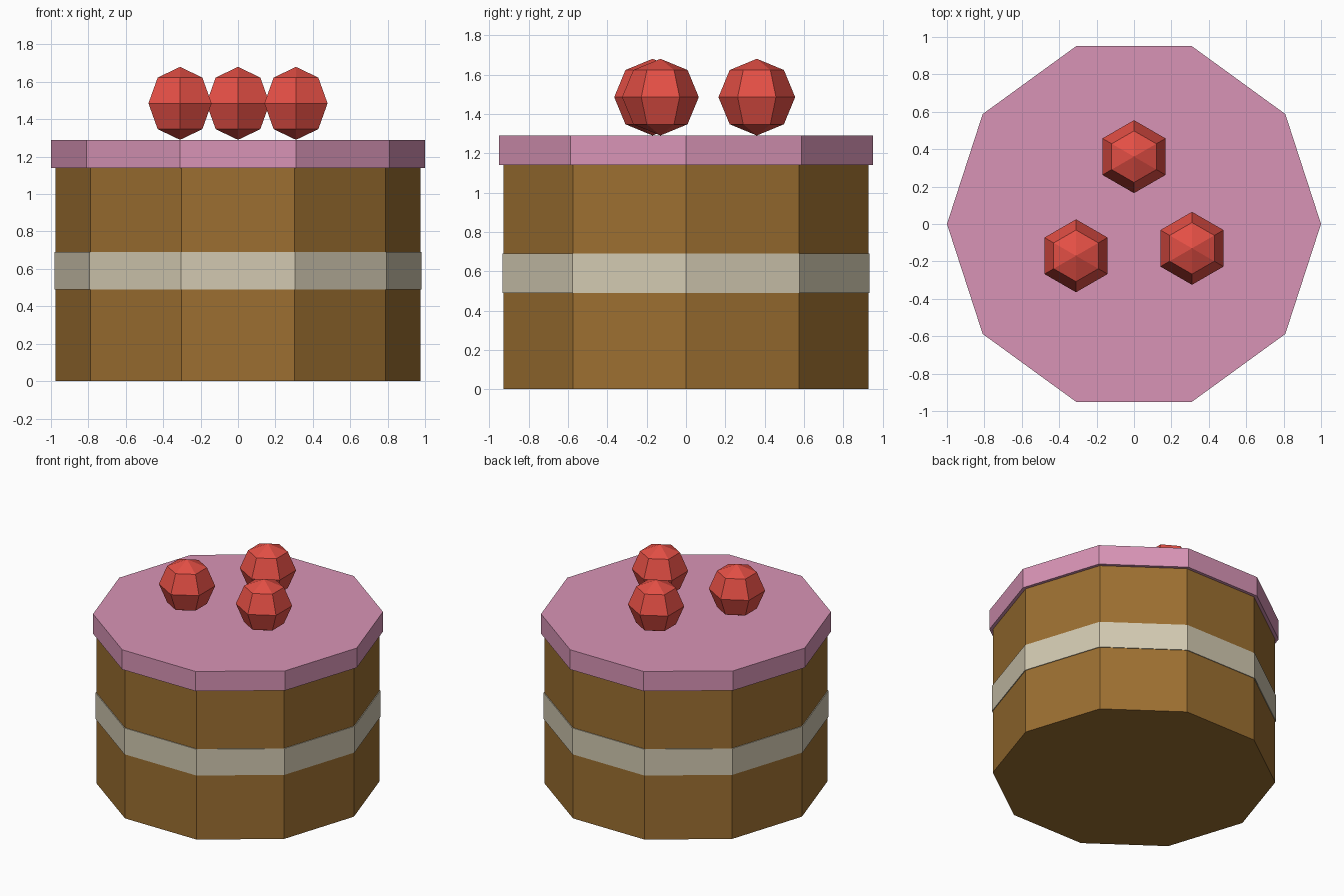
import bpy

if "Cube" in bpy.data.objects:
    bpy.data.objects.remove(bpy.data.objects["Cube"], do_unlink=True)


def linear(c):
    c /= 255
    return c / 12.92 if c <= 0.04045 else ((c + 0.055) / 1.055) ** 2.4


def material(name, r, g, b):
    mat = bpy.data.materials.new(name)
    mat.use_nodes = True
    colour = (linear(r), linear(g), linear(b), 1)
    mat.diffuse_color = colour
    mat.node_tree.nodes["Principled BSDF"].inputs["Base Color"].default_value = colour
    return mat


def finish(name, mat):
    obj = bpy.context.object
    obj.name = name
    obj.data.name = name
    obj.data.materials.append(mat)
    bpy.ops.object.shade_flat()
    return obj


def layer(name, radius, bottom, top, mat):
    """Ten-sided slab with corners on the x axis."""
    bpy.ops.mesh.primitive_cylinder_add(vertices=10, radius=radius, depth=top - bottom,
                                        location=(0, 0, (bottom + top) / 2))
    obj = finish(name, mat)
    # The primitive starts on +y; a quarter turn puts a corner on +x
    obj.rotation_euler.z = 1.5707963


def cherry(name, x, y, mat):
    """Six-sided faceted ball resting on the icing."""
    bpy.ops.mesh.primitive_uv_sphere_add(segments=6, ring_count=4, radius=CHERRY_RADIUS,
                                         location=(x, y, ICING_TOP + CHERRY_RADIUS))
    finish(name, mat)


ICING_TOP = 1.29
CHERRY_RADIUS = 0.195

sponge = material("brown sponge", 156, 111, 49)
cream = material("pale cream", 210, 201, 177)
icing = material("pink icing", 216, 148, 182)
red = material("cherry red", 228, 79, 69)

# Cake body, cream filling and icing lid
layer("sponge_body", 0.976, 0, 1.14, sponge)
layer("cream_filling", 0.982, 0.49, 0.69, cream)
layer("icing_top", 1.0, 1.14, ICING_TOP, icing)

# Cherries
cherry("cherry_back", 0, 0.36, red)
cherry("cherry_right", -0.31, -0.17, red)
cherry("cherry_left", 0.31, -0.13, red)
